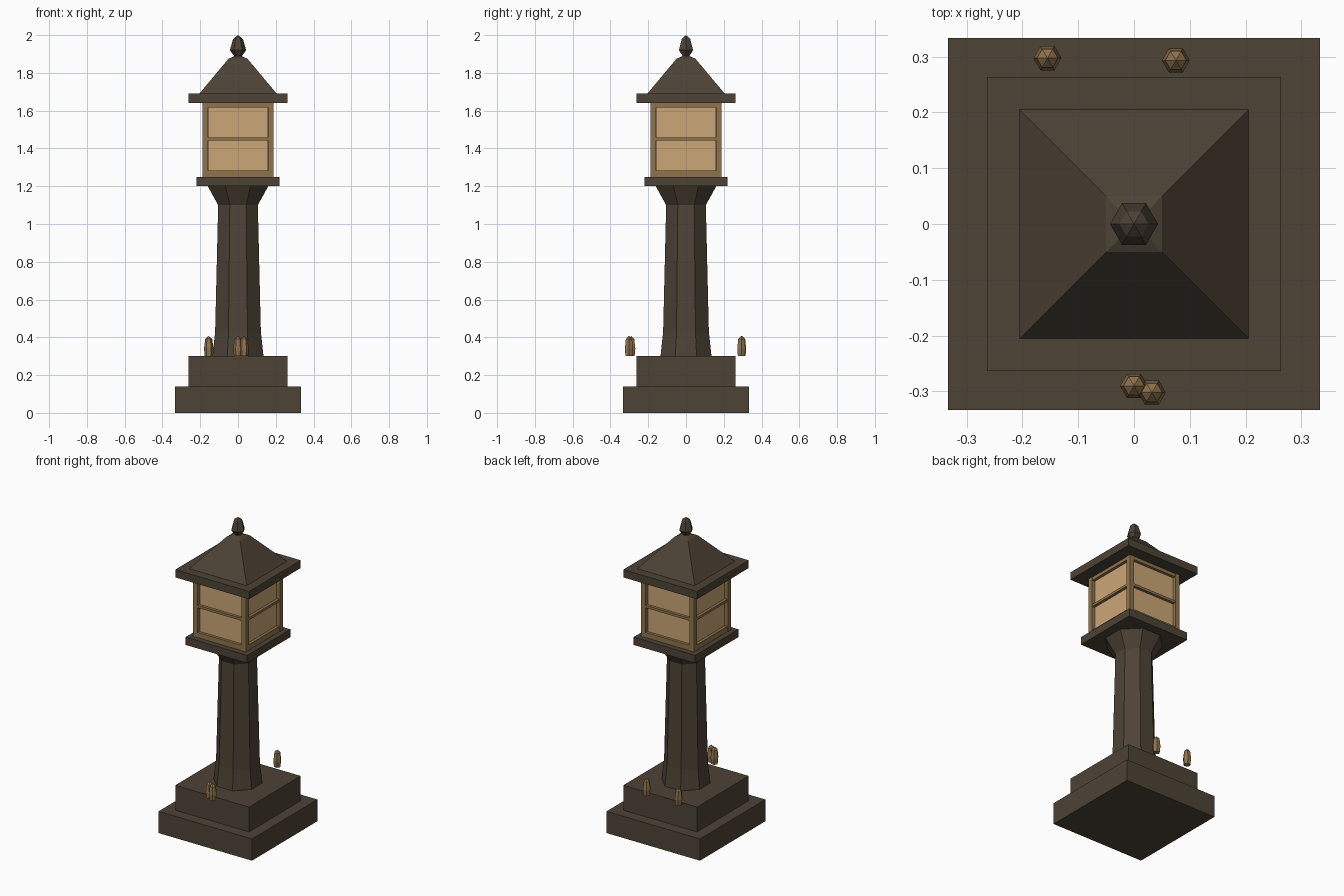
import bpy
import bmesh
from math import pi, cos, sin
from mathutils import Matrix, Vector

old = bpy.data.objects.get("Cube")
if old:
    bpy.data.objects.remove(old, do_unlink=True)


def material(name, rgb):
    mat = bpy.data.materials.new(name)
    mat.use_nodes = True
    mat.diffuse_color = (*rgb, 1)
    mat.node_tree.nodes["Principled BSDF"].inputs["Base Color"].default_value = (*rgb, 1)
    return mat


DARK = material("dark_bronze", (0.075, 0.056, 0.037))
WOOD = material("tan_wood", (0.28, 0.175, 0.075))
PAPER = material("warm_paper", (0.60, 0.39, 0.185))


def finish(bm, name, mat):
    bmesh.ops.recalc_face_normals(bm, faces=bm.faces)
    mesh = bpy.data.meshes.new(name)
    bm.to_mesh(mesh)
    bm.free()
    mesh.materials.append(mat)
    obj = bpy.data.objects.new(name, mesh)
    bpy.context.collection.objects.link(obj)
    return obj


def add_box(bm, center, size):
    mat = Matrix.Translation(center) @ Matrix.Diagonal((*size, 1))
    bmesh.ops.create_cube(bm, size=1, matrix=mat)


def slab(name, half, z0, z1, mat):
    bm = bmesh.new()
    add_box(bm, Vector((0, 0, (z0 + z1) / 2)), (2 * half, 2 * half, z1 - z0))
    return finish(bm, name, mat)


def turned(name, profile, sides, mat, flat_front=False, at=(0, 0)):
    """Faceted solid from (radius, z) rings; flat_front measures radius to the flats."""
    bm = bmesh.new()
    turn = pi / sides if flat_front else 0
    grow = 1 / cos(pi / sides) if flat_front else 1
    rings = []
    for r, z in profile:
        if r == 0:
            rings.append([bm.verts.new((*at, z))])
            continue
        angles = [turn + 2 * pi * i / sides for i in range(sides)]
        rings.append([bm.verts.new((at[0] + r * grow * cos(a), at[1] + r * grow * sin(a), z))
                      for a in angles])
    for low, high in zip(rings, rings[1:]):
        for i in range(sides):
            j = (i + 1) % sides
            if len(high) == 1:
                bm.faces.new((low[i], low[j], high[0]))
            else:
                bm.faces.new((low[i], low[j], high[j], high[i]))
    bm.faces.new(rings[0])
    if len(rings[-1]) > 1:
        bm.faces.new(rings[-1])
    return finish(bm, name, mat)


# Stepped base
slab("base_plinth", 0.333, 0, 0.14, DARK)
slab("base_step", 0.263, 0.14, 0.30, DARK)

# Octagonal pillar with flared foot and capital
turned("pillar", [(0.135, 0.30), (0.121, 0.43), (0.105, 1.10), (0.16, 1.20)], 8, DARK, True)
slab("lantern_tray", 0.22, 1.20, 1.25, DARK)

# Lantern posts
LOW, HIGH, POST = 1.25, 1.64, 0.173
bm = bmesh.new()
for sx in (-1, 1):
    for sy in (-1, 1):
        add_box(bm, Vector((sx * POST, sy * POST, (LOW + HIGH) / 2)), (0.03, 0.03, HIGH - LOW))
finish(bm, "lantern_posts", WOOD)

# Rails and paper panels on all four sides
rails, panels = bmesh.new(), bmesh.new()
for side in range(4):
    spin = Matrix.Rotation(side * pi / 2, 4, "Z")
    for z, height in ((1.267, 0.034), (1.45, 0.016), (1.629, 0.022)):
        start = len(rails.verts)
        add_box(rails, Vector((0, -0.175, z)), (0.316, 0.02, height))
        rails.verts.ensure_lookup_table()
        bmesh.ops.transform(rails, matrix=spin, verts=rails.verts[start:])
    start = len(panels.verts)
    add_box(panels, Vector((0, -0.162, (LOW + HIGH) / 2)), (0.31, 0.01, HIGH - LOW))
    panels.verts.ensure_lookup_table()
    bmesh.ops.transform(panels, matrix=spin, verts=panels.verts[start:])
finish(rails, "lantern_rails", WOOD)
finish(panels, "paper_panels", PAPER)

# Roof
slab("roof_eave", 0.263, 1.64, 1.69, DARK)
turned("roof", [(0.205, 1.69), (0.05, 1.875), (0.015, 1.89)], 4, DARK, True)
turned("finial", [(0.014, 1.88), (0.043, 1.92), (0.026, 1.98), (0, 2.0)], 6, DARK)

# Small faceted studs beside the step
STUD = [(0.021, 0.30), (0.025, 0.34), (0.019, 0.39), (0, 0.408)]
for n, spot in enumerate([(-0.155, 0.297), (0.075, 0.293), (0, -0.29), (0.032, -0.302)]):
    turned(f"stud_{n + 1}", STUD, 6, WOOD, at=spot)
